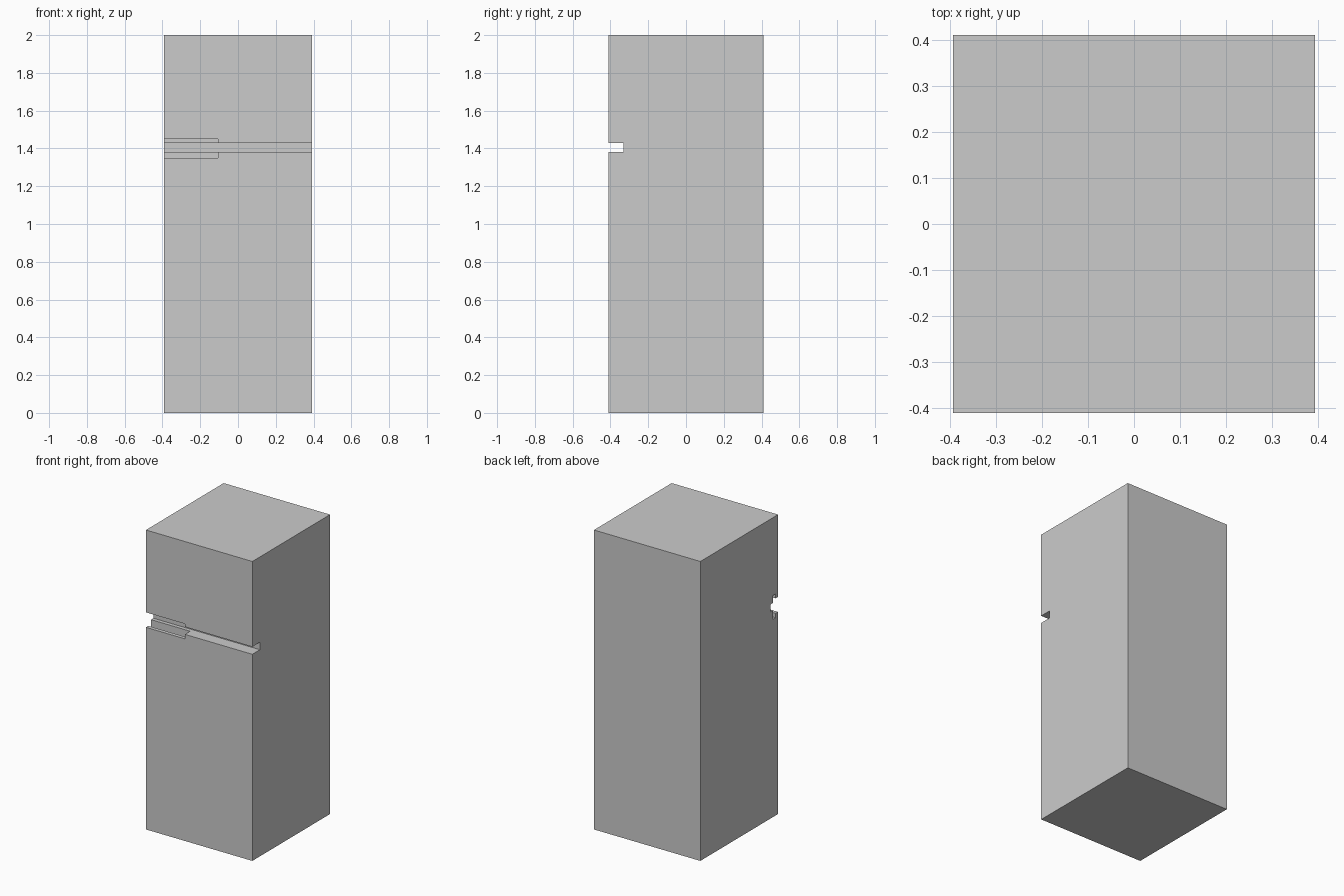
import bpy, bmesh

if "Cube" in bpy.data.objects:
    bpy.data.objects.remove(bpy.data.objects["Cube"])

W, D, H = 0.393, 0.41, 2.0      # half width, half depth, height
SEAM = -0.33                    # plane between cabinet and doors
GRIP_END = -0.105               # right end of the finger grips


def prism(name, profile, x0, x1):
    """Extrude a (y, z) profile along x."""
    bm = bmesh.new()
    face = bm.faces.new([bm.verts.new((x0, y, z)) for y, z in profile])
    ext = bmesh.ops.extrude_face_region(bm, geom=[face])
    verts = [v for v in ext["geom"] if isinstance(v, bmesh.types.BMVert)]
    bmesh.ops.translate(bm, verts=verts, vec=(x1 - x0, 0, 0))
    bmesh.ops.recalc_face_normals(bm, faces=bm.faces)
    mesh = bpy.data.meshes.new(name)
    bm.to_mesh(mesh)
    bm.free()
    obj = bpy.data.objects.new(name, mesh)
    bpy.context.collection.objects.link(obj)
    return obj


def box(name, y0, y1, z0, z1):
    return prism(name, [(y0, z0), (y1, z0), (y1, z1), (y0, z1)], -W, W)


def door(name, far, edge, s):
    """Door slab with a hooked finger grip cut into its edge (s: +1 up, -1 down)."""
    slab = box(name, -D, SEAM, min(far, edge), max(far, edge))
    lip = edge + s * (0.02 if s > 0 else 0.03)
    slot = lip + s * 0.03
    out = edge - s * 0.02
    grip = prism(name + "_grip_cutter",
                 [(-D - 0.05, out), (-D - 0.05, lip), (-0.385, lip),
                  (-0.385, slot), (-0.355, slot), (-0.355, out)],
                 -W - 0.05, GRIP_END)
    grip.hide_render = True
    grip.hide_set(True)
    mod = slab.modifiers.new("grip", "BOOLEAN")
    mod.operation = "DIFFERENCE"
    mod.solver = "EXACT"
    mod.object = grip


# Cabinet behind the doors
box("cabinet", SEAM, D, 0, H)

# Freezer door above, fridge door below, separated by a gap
door("upper_door", H, 1.43, 1)
door("lower_door", 0, 1.38, -1)
